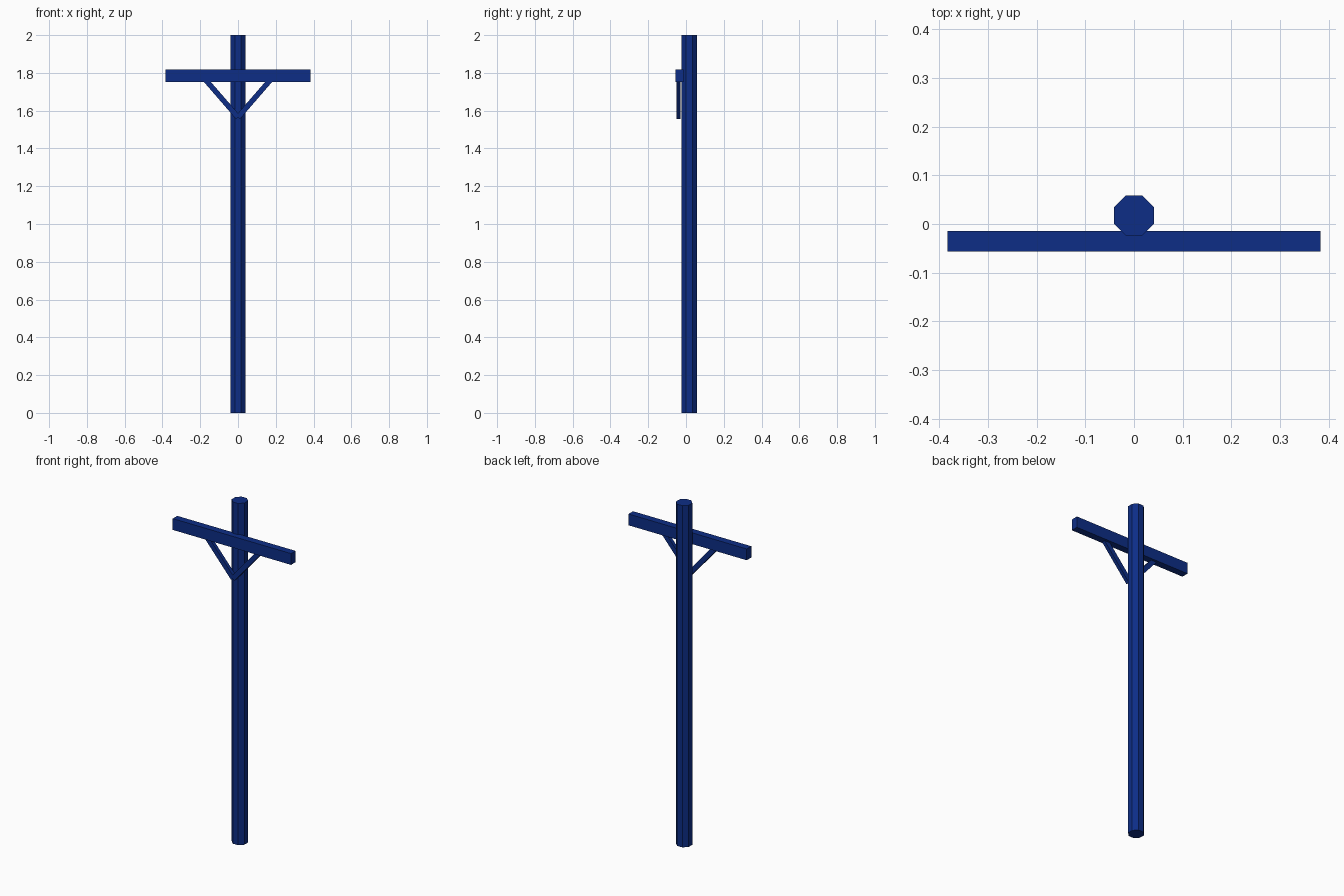
import bpy, math
from mathutils import Vector

if "Cube" in bpy.data.objects:
    bpy.data.objects.remove(bpy.data.objects["Cube"])

blue = bpy.data.materials.new("deep_blue")
blue.diffuse_color = (0.004, 0.027, 0.24, 1)
blue.use_nodes = True
blue.node_tree.nodes["Principled BSDF"].inputs["Base Color"].default_value = blue.diffuse_color


def finish(name):
    ob = bpy.context.object
    ob.name = name
    ob.data.materials.append(blue)
    return ob


def box(name, center, size, angle=0):
    bpy.ops.mesh.primitive_cube_add(size=1, location=center, rotation=(0, angle, 0))
    ob = finish(name)
    ob.scale = size
    return ob


# Octagonal pole, flat sides facing the axes
apothem = 0.041
bpy.ops.mesh.primitive_cylinder_add(
    vertices=8, radius=apothem / math.cos(math.pi / 8), depth=2,
    location=(0, 0.017, 1), rotation=(0, 0, math.pi / 8))
finish("pole")

# Crossarm on the front of the pole
box("crossarm", (0, -0.0355, 1.784), (0.766, 0.042, 0.066))

# Two diagonal braces meeting on the pole and ending inside the crossarm
for side, label in ((-1, "left"), (1, "right")):
    low = Vector((0, -0.039, 1.565))
    high = Vector((side * 0.176, -0.039, 1.768))
    d = high - low
    box(label + "_brace", (low + high) / 2, (0.028, 0.021, d.length),
        math.atan2(d.x, d.z))
